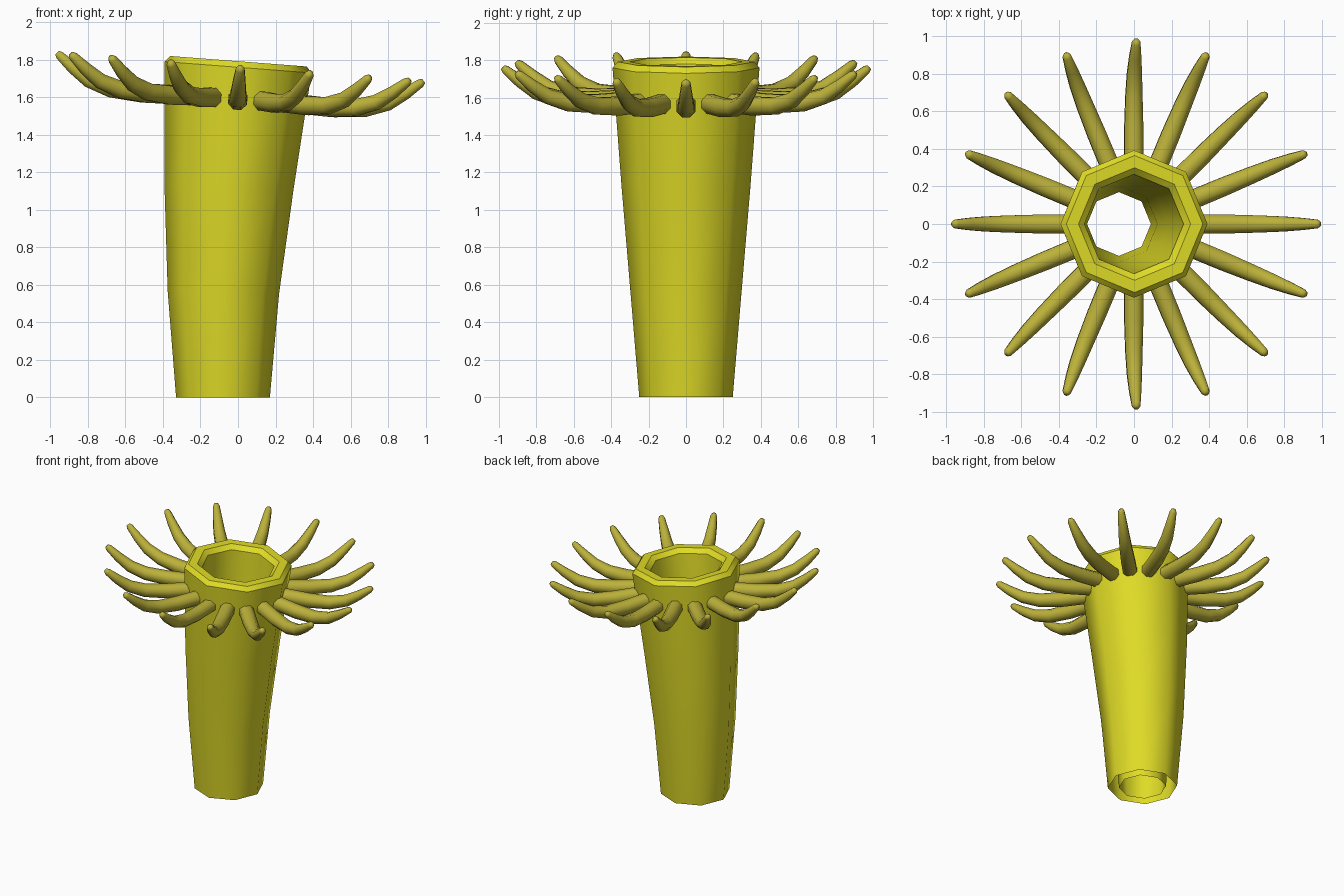
import bpy, bmesh, math
from mathutils import Vector, Matrix

if "Cube" in bpy.data.objects:
    bpy.data.objects.remove(bpy.data.objects["Cube"])

SIDES = 8
TILT = math.radians(4.4)          # the crown leans towards +x


def material(name, rgb):
    m = bpy.data.materials.new(name)
    m.diffuse_color = (*rgb, 1)
    m.use_nodes = True
    m.node_tree.nodes["Principled BSDF"].inputs["Base Color"].default_value = m.diffuse_color
    return m


yellow = material("bright yellow", (0.74, 0.71, 0.02))
olive = material("olive yellow", (0.50, 0.44, 0.042))


def finish(name, bm, mat, smooth=True):
    me = bpy.data.meshes.new(name)
    bm.to_mesh(me)
    bm.free()
    me.materials.append(mat)
    ob = bpy.data.objects.new(name, me)
    bpy.context.collection.objects.link(ob)
    return ob


def bridge(bm, a, b):
    n = len(a)
    faces = [bm.faces.new((a[i], a[(i + 1) % n], b[(i + 1) % n], b[i])) for i in range(n)]
    for f in faces:
        f.smooth = True


# Hollow tube: outer wall up, over the bevelled rim, inner wall down (open below)
# each ring: centre x, centre z, radius, tilt fraction, sharp edge
rings = [
    (-0.08, 0.00, 0.25, 0.0, False),
    (-0.078, 0.56, 0.297, 0.33, False),
    (-0.048, 1.13, 0.345, 0.67, False),
    (0.0, 1.76, 0.393, 1.0, True),
    (0.003, 1.792, 0.365, 1.0, True),
    (0.003, 1.792, 0.30, 1.0, True),
    (0.0, 1.76, 0.265, 1.0, True),
    (-0.048, 1.13, 0.235, 0.67, False),
    (-0.078, 0.56, 0.203, 0.33, False),
    (-0.08, 0.00, 0.17, 0.0, False),
]
bm = bmesh.new()
loops = []
for cx, cz, r, t, sharp in rings:
    rot = Matrix.Rotation(TILT * t, 3, 'Y')
    loop = []
    for i in range(SIDES):
        a = 2 * math.pi * i / SIDES
        loop.append(bm.verts.new(Vector((cx, 0, cz)) + rot @ Vector((r * math.cos(a), r * math.sin(a), 0))))
    loops.append(loop)
for a, b in zip(loops, loops[1:]):
    bridge(bm, a, b)
for loop, ring in zip(loops, rings):
    if ring[4]:
        for i in range(SIDES):
            bm.edges.get((loop[i], loop[(i + 1) % SIDES])).smooth = False
finish("tube_body", bm, yellow)

# Tentacles: tapered tubes swept along an upward curling path, 16 around the rim
path = [(0.34, 1.59, 0.055), (0.52, 1.583, 0.054), (0.68, 1.592, 0.049),
        (0.80, 1.63, 0.043), (0.89, 1.69, 0.035), (0.965, 1.75, 0.025), (0.98, 1.763, 0.015)]
crown = (Matrix.Translation((0, 0, 1.6)) @ Matrix.Rotation(TILT, 4, 'Y')
         @ Matrix.Translation((0, 0, -1.6)))
bm = bmesh.new()
for k in range(16):
    turn = crown @ Matrix.Rotation(2 * math.pi * k / 16, 4, 'Z')
    loops = []
    for j, (x, z, r) in enumerate(path):
        p, q = path[max(j - 1, 0)], path[min(j + 1, len(path) - 1)]
        d = Vector((q[0] - p[0], 0, q[1] - p[1])).normalized()
        up = Vector((-d.z, 0, d.x))
        loop = []
        for i in range(SIDES):
            a = 2 * math.pi * (i + 0.5) / SIDES
            v = Vector((x, 0, z)) + r * (math.cos(a) * Vector((0, 1, 0)) + math.sin(a) * up)
            loop.append(bm.verts.new(turn @ v))
        loops.append(loop)
    for a, b in zip(loops, loops[1:]):
        bridge(bm, a, b)
    bm.faces.new(loops[-1]).smooth = True
    bm.faces.new(loops[0][::-1])
bmesh.ops.recalc_face_normals(bm, faces=bm.faces[:])
finish("tentacles", bm, olive)
